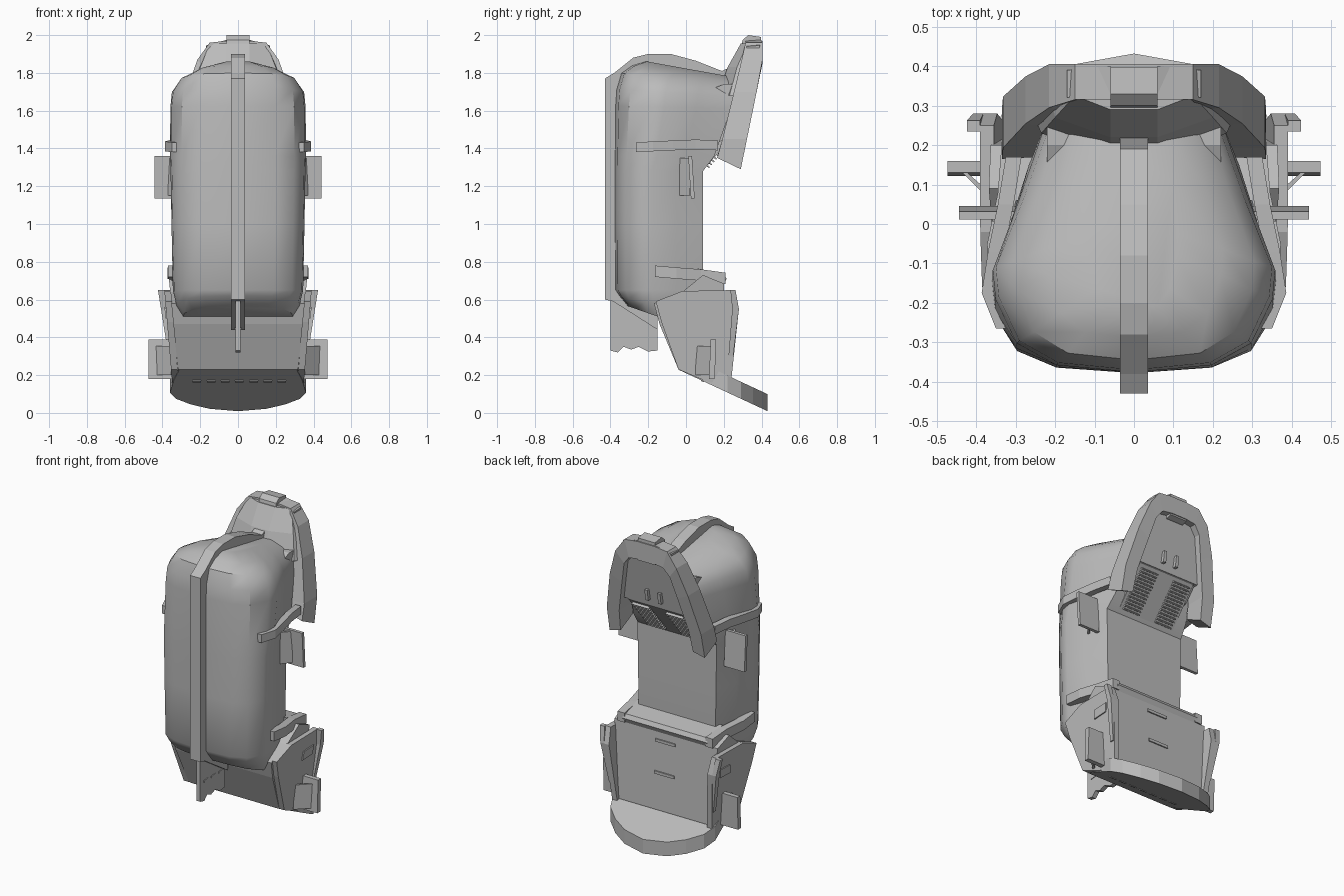
import bpy, bmesh, math

cube = bpy.data.objects.get("Cube")
if cube:
    bpy.data.objects.remove(cube, do_unlink=True)

grey = bpy.data.materials.new("plain_grey")
grey.use_nodes = True
COLOUR = (0.5, 0.5, 0.5, 1)
grey.diffuse_color = COLOUR
grey.node_tree.nodes["Principled BSDF"].inputs["Base Color"].default_value = COLOUR


def loft(name, rings, smooth=0):
    """Skin a list of equal closed rings and cap both ends."""
    bm = bmesh.new()
    loops = [[bm.verts.new(p) for p in ring] for ring in rings]
    n = len(loops[0])
    for a, b in zip(loops, loops[1:]):
        for i in range(n):
            j = (i + 1) % n
            bm.faces.new((a[i], a[j], b[j], b[i]))
    bm.faces.new(loops[0])
    bm.faces.new(loops[-1])
    bmesh.ops.recalc_face_normals(bm, faces=bm.faces)
    mesh = bpy.data.meshes.new(name)
    bm.to_mesh(mesh)
    bm.free()
    mesh.materials.append(grey)
    ob = bpy.data.objects.new(name, mesh)
    bpy.context.collection.objects.link(ob)
    if smooth:
        bpy.ops.object.select_all(action='DESELECT')
        ob.select_set(True)
        bpy.context.view_layer.objects.active = ob
        bpy.ops.object.shade_smooth_by_angle(angle=math.radians(smooth))


def pair(name, rings):
    """Left part and its mirrored right twin."""
    loft("left_" + name, rings)
    loft("right_" + name, [[(-x, y, z) for x, y, z in r] for r in rings])


def side_rings(profile, x0, x1):
    """Extrude a (y, z) profile along x; x0 and x1 may depend on height."""
    f0 = x0 if callable(x0) else lambda z: x0
    f1 = x1 if callable(x1) else lambda z: x1
    return [[(f(z), y, z) for y, z in profile] for f in (f0, f1)]


def strip_rings(path, thick, height):
    """Band following (x, y, z) points, thickened towards the body."""
    return [[(x, y, z), (x, y, z + height), (x - thick, y, z + height), (x - thick, y, z)]
            for x, y, z in path]


# Main bag: stacked outlines, pinched towards the back
HALF = [(0, 0), (.55, .03), (.83, .12), (.98, .3), (1, .42)]


def bag_ring(z, w, front, back, waist=.91, rear=.78, slope=0):
    half = [(w * fx, front + t * (back - front)) for fx, t in HALF + [(waist, .7), (rear, 1)]]
    pts = half + [(-x, y) for x, y in reversed(half[1:])]
    return [(x, y, z - slope * (y + .15)) for x, y in pts]


loft("main_bag", [
    bag_ring(.51, .29, -.31, .06, slope=.35),
    bag_ring(.56, .325, -.355, .08, slope=.3),
    bag_ring(.65, .345, -.375, .09),
    bag_ring(1.0, .352, -.378, .09),
    bag_ring(1.28, .357, -.378, .09),
    bag_ring(1.36, .36, -.378, .15, .88, .74),
    bag_ring(1.62, .358, -.376, .24, .82, .64, .02),
    bag_ring(1.70, .35, -.37, .25, .8, .61, .06),
    bag_ring(1.77, .305, -.345, .25, .8, .63, .15),
    bag_ring(1.815, .225, -.29, .25, .82, .65, .17),
    bag_ring(1.85, .11, -.22, .24, .9, .7, .18),
], 35)

# Centre spine running up the front, over the top and under the bottom
loft("centre_spine", side_rings([
    (-.15, .44), (-.385, .59), (-.43, .6), (-.43, 1.77), (-.38, 1.8), (-.28, 1.88), (-.2, 1.9),
    (-.08, 1.9), (.05, 1.865), (.19, 1.81), (.3, 1.86), (.3, 1.78), (.19, 1.72),
    (0, 1.78), (-.2, 1.8), (-.33, 1.72), (-.36, 1.65), (-.36, .64), (-.15, .52)],
    -.036, .036))

# Keel fin under the spine, with small slot plates
loft("keel_fin", side_rings([
    (-.4, .6), (-.4, .33), (-.36, .32), (-.33, .35), (-.29, .335), (-.25, .35),
    (-.2, .325), (-.15, .33), (-.15, .47)], -.014, .014))
for i in range(3):
    y = -.365 + i * .075
    loft("keel_slot_%d" % i, side_rings(
        [(y, .44), (y + .04, .444), (y + .04, .456), (y, .452)], -.018, .018))


# Rear arch with two legs, leaning backwards
def arch_back(z):
    return min(.405, .29 + (z - 1.29) * .205)


outer = [(.335, 1.29), (.332, 1.45), (.275, 1.7), (.215, 1.87), (.15, 1.96), (.06, 1.97)]
inner = [(.255, 1.31), (.245, 1.45), (.195, 1.66), (.16, 1.8), (.12, 1.85), (.05, 1.86)]
depth = [.125, .13, .12, .11, .09, .09]
arch = []
for (ox, oz), (ix, iz), d in zip(outer, inner, depth):
    lift = .06 if oz < 1.3 else 0
    arch.append([(ox, arch_back(oz), oz), (ix, arch_back(iz), iz),
                 (ix, arch_back(iz) - d, iz + lift), (ox, arch_back(oz) - d, oz + lift)])
arch += [[(-x, y, z) for x, y, z in r] for r in reversed(arch)]
loft("rear_arch", arch)

# Recessed panel inside the arch, and the hood joining it to the bag
panel = [(.23, 1.53), (.195, 1.67), (.16, 1.81), (.12, 1.86)]
panel += [(-x, z) for x, z in reversed(panel)]
loft("arch_panel", [[(x, arch_back(z) - off, z) for x, z in panel] for off in (.04, .1)])
loft("arch_neck", side_rings(
    [(.1, 1.4), (.21, 1.45), (.285, 1.54), (.31, 1.74), (.2, 1.74), (.1, 1.7)], -.22, .22))
hood = []
for z, rows in ((1.68, ((.27, .31), (.235, .23), (.06, .17))),
                (1.83, ((.215, .35), (.2, .27), (.06, .22))),
                (1.955, ((.15, .38), (.15, .325), (.06, .29)))):
    hood.append([(x, y, z) for x, y in rows] + [(-x, y, z) for x, y in reversed(rows)])
loft("arch_hood", hood)
pair("arch_prong", side_rings([(.29, 1.57), (.33, 1.57), (.34, 1.64), (.3, 1.64)], .035, .055))

# Top block where the spine meets the arch
loft("top_block", side_rings(
    [(.27, 1.84), (.3, 1.975), (.33, 2.0), (.398, 1.99), (.4, 1.85), (.37, 1.84)], -.06, .06))
pair("arch_shoulder_bar", [[(.06, y, z + .03), (.17, y - .01, z), (.17, y - .01, z - .04),
                            (.06, y, z)] for y, z in ((.33, 1.94), (.4, 1.945))])

# Ribbed pads on the slope below the arch panel
loft("pad_base", side_rings([(.08, 1.28), (.105, 1.3), (.295, 1.525), (.29, 1.56), (.1, 1.5)],
                            -.2, .2))
for i in range(14):
    y, z = .11 + i * .0127, 1.3 + i * .015
    pair("pad_rib_%d" % i, side_rings(
        [(y, z + .004), (y + .012, z - .004), (y + .016, z + .001), (y + .006, z + .012)],
        .06, .18))


# Lower body, hip panel and shelf
def hip(z):
    return .315 + (z - .2) * .1


loft("lower_body", side_rings([
    (-.17, .58), (-.14, .47), (-.04, .23), (.21, .12), (.225, .2), (.2, .685),
    (.09, .73), (-.02, .64)], lambda z: -hip(z), hip))
loft("rear_shelf", side_rings([(.06, .72), (.2, .68), (.215, .71), (.2, .735), (.06, .765)],
                              -.3, .3))
for i, z in enumerate((.42, .62)):
    y = .2 + (.685 - z) * .05
    loft("panel_slot_%d" % i, side_rings(
        [(y, z), (y + .008, z), (y + .008, z + .018), (y, z + .018)], -.07, .07))


# Flared hip plates with a rear flange
def flare(z):
    return .345 + (z - .12) * .085


pair("hip_plate", side_rings([
    (-.16, .59), (-.02, .645), (.25, .65), (.28, .55), (.235, .13), (.1, .17), (-.04, .23),
    (-.13, .48)], lambda z: flare(z) - .035, flare))
pair("hip_flange", side_rings([(.235, .65), (.262, .65), (.28, .55), (.25, .3), (.225, .3),
                               (.245, .55)], flare, lambda z: flare(z) + .03 * (z - .2) / .4))
pair("hip_outline_plate", side_rings([(.1, .5), (.2, .505), (.21, .56), (.11, .555)],
                                     flare, lambda z: flare(z) + .007))

# Rounded bottom flap, sloping down to the back
plan = [(.31, -.04), (.34, .08), (.36, .22), (.33, .29), (.25, .355), (.15, .405), (0, .432)]
plan += [(-x, y) for x, y in reversed(plan[:-1])]
loft("bottom_flap", [[(x, y, .21 - .465 * y + h) for x, y in plan] for h in (0, .09)])
for i in range(7):
    x = -.24 + i * .075
    slot = ((x, .08), (x + .045, .08), (x + .045, .095), (x, .095))
    loft("flap_slot_%d" % i, [[(a, y, h - .465 * y) for a, y in slot] for h in (.206, .212)])

# Side belts
pair("upper_belt", strip_rings([(.35, -.265, 1.38), (.386, -.175, 1.385), (.37, -.07, 1.39),
                                (.345, .05, 1.395), (.325, .17, 1.39)], .04, .052))
pair("lower_belt", strip_rings([(.37, -.165, .72), (.372, -.05, .71), (.345, .08, .7),
                                (.335, .21, .682)], .05, .06))

# Thin outboard paddles, each braced by an angled sheet
pair("middle_paddle", side_rings([(.012, 1.36), (.032, 1.36), (.046, 1.135), (.026, 1.135)],
                                 .3, .443))
pair("lower_paddle", side_rings([(.13, .388), (.16, .388), (.152, .18), (.122, .18)],
                                .33, .473))
for name, low, high, start, end in (("middle_brace", 1.15, 1.35, (.32, -.035), (.37, .022)),
                                    ("lower_brace", .2, .355, (.355, .05), (.44, .135))):
    (ax, ay), (bx, by) = start, end
    pair(name, [[(ax, ay, z), (bx, by, z), (bx - .012, by, z), (ax - .012, ay + .01, z)]
                for z in (low, high)])
